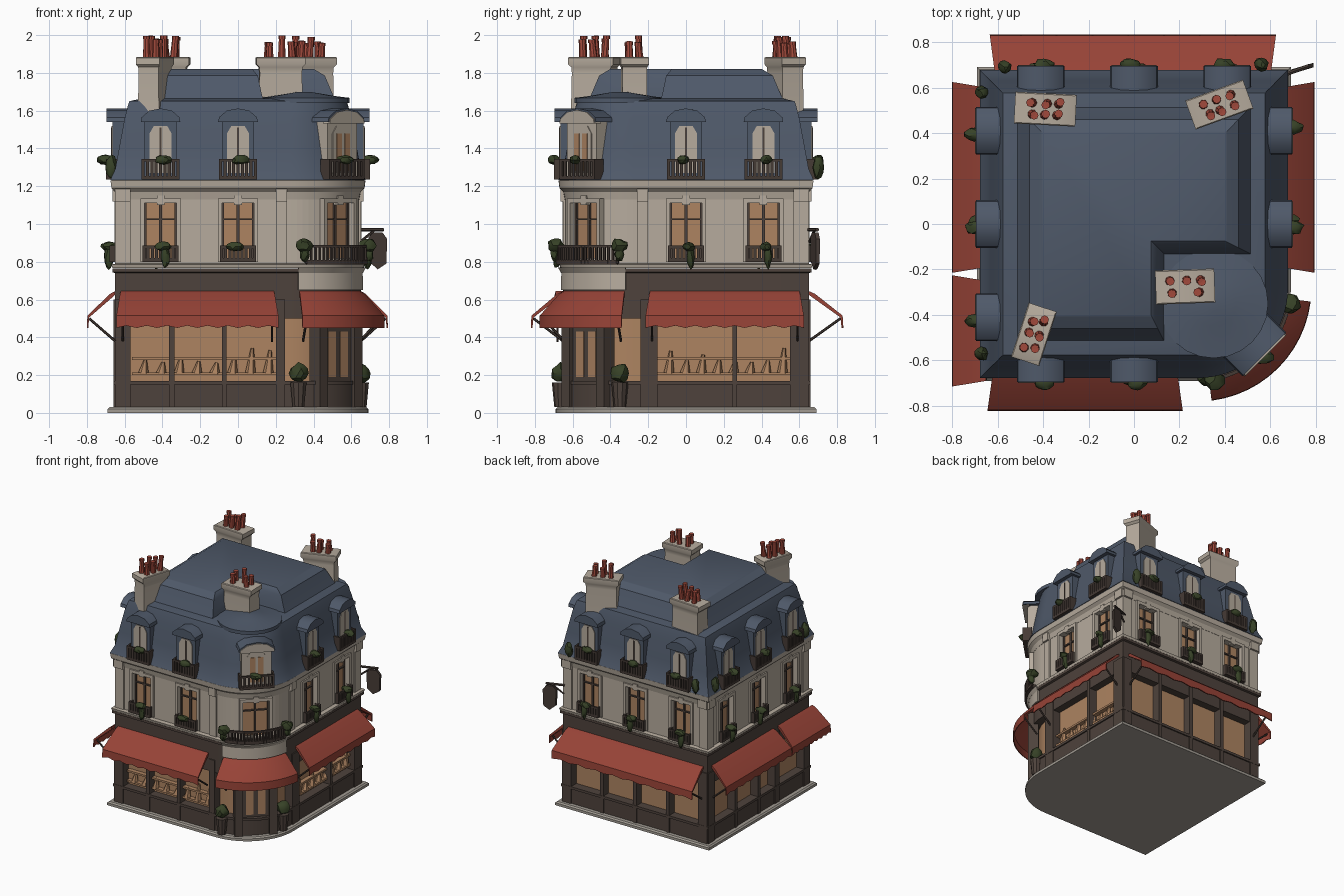
import bpy, bmesh, math, random
from mathutils import Matrix, Vector

if "Cube" in bpy.data.objects:
    bpy.data.objects.remove(bpy.data.objects["Cube"])

random.seed(4)
T, R = Matrix.Translation, Matrix.Rotation
rad = math.radians


def material(name, *c):
    m = bpy.data.materials.new(name)
    m.diffuse_color = (*c, 1)
    m.use_nodes = True
    m.node_tree.nodes["Principled BSDF"].inputs["Base Color"].default_value = m.diffuse_color
    return m


CREAM = material("cream_stone", 0.47, 0.41, 0.34)
PAVE = material("grey_pavement", 0.36, 0.33, 0.29)
SLATE = material("blue_slate", 0.078, 0.1, 0.142)
RED = material("red_canvas", 0.31, 0.056, 0.038)
TERRA = material("terracotta", 0.36, 0.068, 0.045)
BROWN = material("dark_wood", 0.076, 0.055, 0.045)
IRON = material("dark_iron", 0.06, 0.043, 0.036)
WARM = material("warm_window", 0.42, 0.23, 0.12)
GREEN = material("leaf_green", 0.038, 0.054, 0.02)


def obj(name, bm, mat):
    bmesh.ops.recalc_face_normals(bm, faces=bm.faces)
    me = bpy.data.meshes.new(name)
    bm.to_mesh(me)
    bm.free()
    me.materials.append(mat)
    o = bpy.data.objects.new(name, me)
    bpy.context.collection.objects.link(o)
    return o


def loft(bm, rings):
    vs = [[bm.verts.new(p) for p in r] for r in rings]
    n = len(vs[0])
    for a, b in zip(vs, vs[1:]):
        for i in range(n):
            bm.faces.new((a[i], a[(i + 1) % n], b[(i + 1) % n], b[i]))
    bm.faces.new(vs[0])
    bm.faces.new(vs[-1])


# walls: angle 0 front, 45 rounded corner, 90 right, 180 back, 270 left
H, C, CR = 0.65, 0.28, 0.37
def frame(ang):
    return R(rad(ang), 4, 'Z') @ T((0, -(C * math.sqrt(2) + CR if ang == 45 else H), 0))


def wbox(bm, ang, u0, u1, d0, d1, z0, z1):
    s = Matrix.Diagonal((u1 - u0, d1 - d0, z1 - z0, 1))
    bmesh.ops.create_cube(bm, size=1, matrix=frame(ang) @ T(((u0 + u1) / 2, -(d0 + d1) / 2, (z0 + z1) / 2)) @ s)


def on_arc(a, off, z):
    return (C + (CR + off) * math.cos(rad(a)), -C + (CR + off) * math.sin(rad(a)), z)


def footprint(off, z):
    a = H + off
    return [(-a, -a, z)] + [on_arc(-90 + i * 5, off, z) for i in range(19)] + [(a, a, z), (-a, a, z)]


def storey(name, profile, mat):
    bm = bmesh.new()
    loft(bm, [footprint(o, z) for o, z in profile])
    return obj(name, bm, mat)


def arc(bm, a0, a1, prof, n=12):
    loft(bm, [[on_arc(a0 + (a1 - a0) * i / n, d, z) for d, z in prof] for i in range(n + 1)])


def rect(d0, d1, z0, z1):
    return [(d0, z0), (d1, z0), (d1, z1), (d0, z1)]


def blob(bm, p, s):
    g = bmesh.ops.create_icosphere(bm, subdivisions=2, radius=1, matrix=T(p) @ Matrix.Diagonal((*s, 1)))
    for v in g['verts']:
        v.co += (v.co - Vector(p)) * random.uniform(-0.15, 0.15)


def rod(bm, p, q, r=0.007, r2=None, seg=6):
    p, q = Vector(p), Vector(q)
    d = q - p
    bmesh.ops.create_cone(bm, cap_ends=True, segments=seg, radius1=r, radius2=r2 or r, depth=d.length,
                          matrix=T((p + q) / 2) @ d.to_track_quat('Z', 'Y').to_matrix().to_4x4())


# pavement, shop floor, fascia and cornices
storey("pavement", [(0.04, 0), (0.04, 0.02), (0.03, 0.03)], PAVE)
storey("shop_interior", [(-0.06, 0.03), (-0.06, 0.6)], WARM)
storey("stall_riser", [(0.0, 0.03), (0.0, 0.15), (0.01, 0.15), (0.01, 0.17)], BROWN)
storey("shop_fascia", [(0.0, 0.5), (0.0, 0.74), (0.015, 0.745), (0.015, 0.765)], BROWN)
storey("string_course", [(0.015, 0.766), (0.02, 0.785), (0.0, 0.79)], CREAM)
walls = storey("upper_walls", [(-0.01, 0.78), (-0.01, 1.18)], CREAM)
storey("eaves_cornice", [(-0.008, 1.13), (0.0, 1.17), (0.02, 1.19), (0.025, 1.23), (0.0, 1.24)], CREAM)

# shopfront posts and corner piers
posts = {0: [(-.65, -.57), (-.365, -.335), (-.085, -.06), (.2, .25)],
         90: [(.55, .65), (.245, .27), (-.24, -.15)],
         180: [(-.65, -.57), (-.31, -.28), (-.015, .015), (.28, .31), (.57, .65)],
         270: [(-.65, -.57), (-.31, -.28), (-.015, .015), (.2, .26), (.57, .65)],
         45: [(-.16, -.1), (.1, .16)]}
bm = bmesh.new()
for ang, us in posts.items():
    for u0, u1 in us:
        wbox(bm, ang, u0, u1, -0.07, 0.008, 0.03, 0.6)
obj("shopfront_posts", bm, BROWN)

# goods and shelves behind the shop windows
bm = bmesh.new()
for ang, u0, u1 in ((0, -.56, .2), (90, -.15, .55)):
    for z in (0.2, 0.28):
        wbox(bm, ang, u0, u1, -0.07, -0.025, z, z + 0.015)
    for k in range(8):
        u = u0 + 0.06 + (u1 - u0 - 0.1) * k / 7
        h = random.uniform(0.05, 0.14)
        rod(bm, frame(ang) @ Vector((u, 0.045, 0.21)), frame(ang) @ Vector((u + 0.01, 0.045, 0.21 + h)), 0.028, 0.008)
obj("window_goods", bm, WARM)

# corner door with glazing and curved name band
bm = bmesh.new()
wbox(bm, 45, -.1, .1, -0.06, -0.02, 0.03, 0.52)
obj("corner_door", bm, BROWN)
bm = bmesh.new()
for s in (-0.045, 0.045):
    wbox(bm, 45, s - 0.028, s + 0.028, -0.02, -0.015, 0.19, 0.43)
obj("door_glass", bm, WARM)
bm = bmesh.new()
arc(bm, -84, -6, [(-0.01, 0.65), (0.015, 0.65), (0.012, 0.74), (0.03, 0.77), (-0.01, 0.77)])
obj("corner_band", bm, CREAM)

# awnings with struts
prof = [(0, 0.645), (0.03, 0.63), (0.16, 0.515), (0.163, 0.45), (0.155, 0.45), (0.15, 0.505), (0, 0.625)]
bm, sb = bmesh.new(), bmesh.new()
for ang, u0, u1, k in ((0, -.62, .19, 1.05), (90, -.19, .6, .88), (180, -.6, .61, 1.12), (270, -.6, .19, .92), (270, .25, .69, .92)):
    F = frame(ang)
    n = 16
    loft(bm, [[F @ Vector((u0 + (u1 - u0) * i / n + (2 * i / n - 1) * 0.15 * d, -d * k, z + (0.012 * (i % 2) if z < 0.5 else 0)))
               for d, z in prof] for i in range(n + 1)])
    for u in (u0 + 0.01, u1 - 0.01):
        rod(sb, F @ Vector((u, -0.15 * k, 0.5)), F @ Vector((u, 0, 0.38)))
arc(bm, -83, -7, [(d * 0.8, z) for d, z in prof])
for a in (-80, -10):
    rod(sb, on_arc(a, 0.115, 0.5), on_arc(a, 0, 0.38))
obj("awnings", bm, RED)
obj("awning_struts", sb, IRON)

# upper windows, surrounds, balconies, dormers and planting
openings = {0: (-.41, 0), 90: (0, .41), 180: (-.41, 0, .41), 270: (-.41, 0, .41), 45: (0,)}
cut, glass, bars, trim, body, hood, pane, stone, rail, leaf = [bmesh.new() for _ in range(10)]


def railing(ang, u, w, d, z0, z1, hang):
    wbox(rail, ang, u - w, u + w, -0.02, d, z0, z0 + 0.02)
    wbox(rail, ang, u - w, u + w, d - 0.012, d, z1 - 0.014, z1)
    for k in range(9):
        x = u - w + 0.008 + (2 * w - 0.016) * k / 8
        wbox(rail, ang, x - 0.008, x + 0.008, d - 0.01, d, z0, z1)
    for s in (-1, 1):
        x = u + s * (w - 0.006)
        wbox(rail, ang, x - 0.006, x + 0.006, -0.02, d, z0, z1)
    F = frame(ang)
    k = random.choice((-1, 1))
    blob(leaf, F @ Vector((u + k * 0.015, -d, z1 - 0.005)), (0.046, 0.03, 0.025))
    if hang:
        blob(leaf, F @ Vector((u + k * 0.025, -d - 0.004, z1 - 0.06)), (0.024, 0.02, 0.06))


for ang, us in openings.items():
    F = frame(ang)
    for u in us:
        # first floor window
        w = 0.1 if ang == 45 else 0.085
        wbox(cut, ang, u - w, u + w, -0.055, 0.06, 0.82, 1.11)
        wbox(glass, ang, u - w, u + w, -0.06, -0.048, 0.82, 1.11)
        for a, b, z0, z1 in ((-w, -w + .01, .82, 1.11), (w - .01, w, .82, 1.11), (-.007, .007, .82, 1.11), (-w, w, 1.02, 1.03)):
            wbox(bars, ang, u + a, u + b, -0.05, -0.035, z0, z1)
        for a, b, z0, z1 in ((-w - .022, -w, .8, 1.13), (w, w + .022, .8, 1.13), (-w - .022, w + .022, 1.11, 1.135), (-.02, .02, 1.1, 1.15)):
            wbox(trim, ang, u + a, u + b, -0.03, 0.004, z0, z1)
        # dormer, stone-fronted on the rounded corner
        corner = ang == 45
        k = 1.3 if corner else 1.0
        wbox(stone if corner else body, ang, u - .085 * k, u + .085 * k, -0.2, 0.015, 1.235, 1.55)
        arch = [(-.105, 1.54), (-.1, 1.565), (-.06, 1.6), (0, 1.612), (.06, 1.6), (.1, 1.565), (.105, 1.54)]
        loft(hood, [[F @ Vector((u + x * k, -d, z)) for x, z in arch] for d in (-0.22, 0.045)])
        if corner:
            loft(stone, [[F @ Vector((u + x * k * .95, -d, z - .008)) for x, z in arch] for d in (0, 0.052)])
        win = [(-.058, 1.27), (.058, 1.27), (.058, 1.48), (.035, 1.52), (-.035, 1.52), (-.058, 1.48)]
        loft(pane, [[F @ Vector((u + x * k, -d, z)) for x, z in win] for d in (0.01, 0.02)])
        for x in (-.03, .03) if corner else ():
            wbox(glass, ang, u + x - .02, u + x + .02, 0.015, 0.024, 1.28, 1.48)
        if not corner:
            wbox(bars, ang, u - .005, u + .005, 0.01, 0.023, 1.27, 1.51)
        railing(ang, u, 0.1 * k, 0.05, 1.235, 1.345, False)
        if not corner:
            railing(ang, u, 0.095, 0.03, 0.8, 0.885, u != 0 or ang != 0)
# curved corner balcony
for z0, z1 in ((0.785, 0.81), (0.875, 0.89)):
    arc(rail, -78, -12, rect(0.03 if z0 > .8 else -0.01, 0.045, z0, z1))
for i in range(21):
    a = -78 + 66 * i / 20
    rod(rail, on_arc(a, 0.038, 0.79), on_arc(a, 0.038, 0.88), 0.008)
for a in (-80, -10):
    blob(leaf, on_arc(a, 0.045, 0.885), (0.045, 0.045, 0.038))
    blob(leaf, on_arc(a, 0.05, 0.84), (0.025, 0.025, 0.04))
# extra planting where the eaves meet the corners
for x, y in ((-.67, -.57), (-.57, .69), (.56, .7), (-.67, .58)):
    blob(leaf, (x, y, 1.3), (0.03, 0.03, 0.06))
# pilasters at the corners
for ang, u0, u1 in ((0, -.65, -.57), (0, .2, .26), (90, -.26, -.2), (90, .57, .65), (180, -.65, -.57),
                    (180, .57, .65), (270, -.65, -.57), (270, .57, .65)):
    wbox(trim, ang, u0, u1, -0.06, 0.0, 0.78, 1.14)
    wbox(trim, ang, u0, u1, -0.06, 0.015, 1.12, 1.2)
for name, b, m in (("window_glass", glass, WARM), ("glazing_bars", bars, BROWN), ("stone_trim", trim, CREAM),
                   ("dormer_bodies", body, SLATE), ("dormer_hoods", hood, SLATE), ("dormer_panes", pane, CREAM),
                   ("corner_dormer", stone, CREAM), ("railings", rail, IRON)):
    obj(name, b, m)
cutter = obj("window_cutter", cut, CREAM)
cutter.hide_render = True
cutter.display_type = 'WIRE'
mod = walls.modifiers.new("openings", 'BOOLEAN')
mod.object, mod.operation, mod.solver = cutter, 'DIFFERENCE', 'EXACT'

# mansard, L-shaped upper roof and turret cap
storey("mansard_roof", [(0.027, 1.232), (0.0, 1.29), (-0.02, 1.4), (-0.05, 1.56), (-0.065, 1.62),
                        (-0.075, 1.65), (-0.14, 1.665)], SLATE)
bm = bmesh.new()
rings = []
for o, z in ((-0.13, 1.65), (-0.15, 1.69), (-0.19, 1.785), (-0.24, 1.815), (-0.25, 1.82)):
    a, n = H + o, 0.2 + o * 0.5
    rings.append([(-a, -a, z), (n, -a, z), (n, -n, z), (a, -n, z), (a, a, z), (-a, a, z)])
loft(bm, rings)
obj("upper_roof", bm, SLATE)
bm = bmesh.new()
loft(bm, [[(0.35 + r * math.cos(i * math.pi / 12), -0.35 + r * math.sin(i * math.pi / 12), z) for i in range(24)]
          for r, z in ((.24, 1.64), (.24, 1.668), (.18, 1.675), (.1, 1.688), (.03, 1.7))])
obj("turret_cap", bm, SLATE)

# chimneys and pots
bm, pots = bmesh.new(), bmesh.new()
for x, y, ang, L, W in ((-.39, .505, -3, .27, .14), (.375, .525, 20, .27, .135), (.225, -.275, 2, .26, .15), (-.44, -.485, 72, .25, .13)):
    M = T((x, y, 0)) @ R(rad(ang), 4, 'Z')
    loft(bm, [[M @ Vector((sx * L * k / 2, sy * W * k / 2, z)) for sx, sy in ((-1, -1), (1, -1), (1, 1), (-1, 1))]
              for k, z in ((.9, 1.55), (.86, 1.8), (.88, 1.83), (1, 1.845), (1, 1.88), (.93, 1.885))])
    for i in range(3):
        for j in (-1, 1):
            if x == .225 and i == 1 and j == -1:
                continue
            p = M @ Vector(((i - 1) * 0.06 + random.uniform(-.012, .012), j * W * 0.18, 1.88))
            q = p + Vector((random.uniform(-.01, .01), random.uniform(-.01, .01), random.uniform(.075, .119)))
            rod(pots, p, q, 0.021, 0.016, 8)
            rod(pots, q - Vector((0, 0, 0.018)), q, 0.019, 0.019, 8)
obj("chimney_stacks", bm, CREAM)
obj("chimney_pots", pots, TERRA)

# clipped bushes beside the door
bm = bmesh.new()
for x, y in ((.32, -.665), (.65, -.35)):
    rod(bm, (x, y, 0.03), (x, y, 0.16), 0.032, 0.045, 10)
    blob(leaf, (x, y, 0.21), (0.05, 0.05, 0.052))
obj("bush_pots", bm, BROWN)
obj("greenery", leaf, GREEN)

# hanging sign at the back right corner
bm = bmesh.new()
rod(bm, (.63, .645, .97), (.77, .695, .97), 0.01)
rod(bm, (.64, .65, .9), (.72, .68, .965), 0.007)
shape = [(.69, .93), (.715, .955), (.765, .955), (.79, .92), (.785, .79), (.74, .76), (.695, .8)]
loft(bm, [[(x, .66 + (x - .66) * 0.3 + d, z) for x, z in shape] for d in (-.01, .01)])
obj("hanging_sign", bm, IRON)

# soft shading, except on the cut walls which stay flat
bpy.ops.object.select_all(action='SELECT')
walls.select_set(False)
cutter.select_set(False)
bpy.context.view_layer.objects.active = bpy.data.objects["mansard_roof"]
bpy.ops.object.shade_smooth_by_angle(angle=rad(32))
